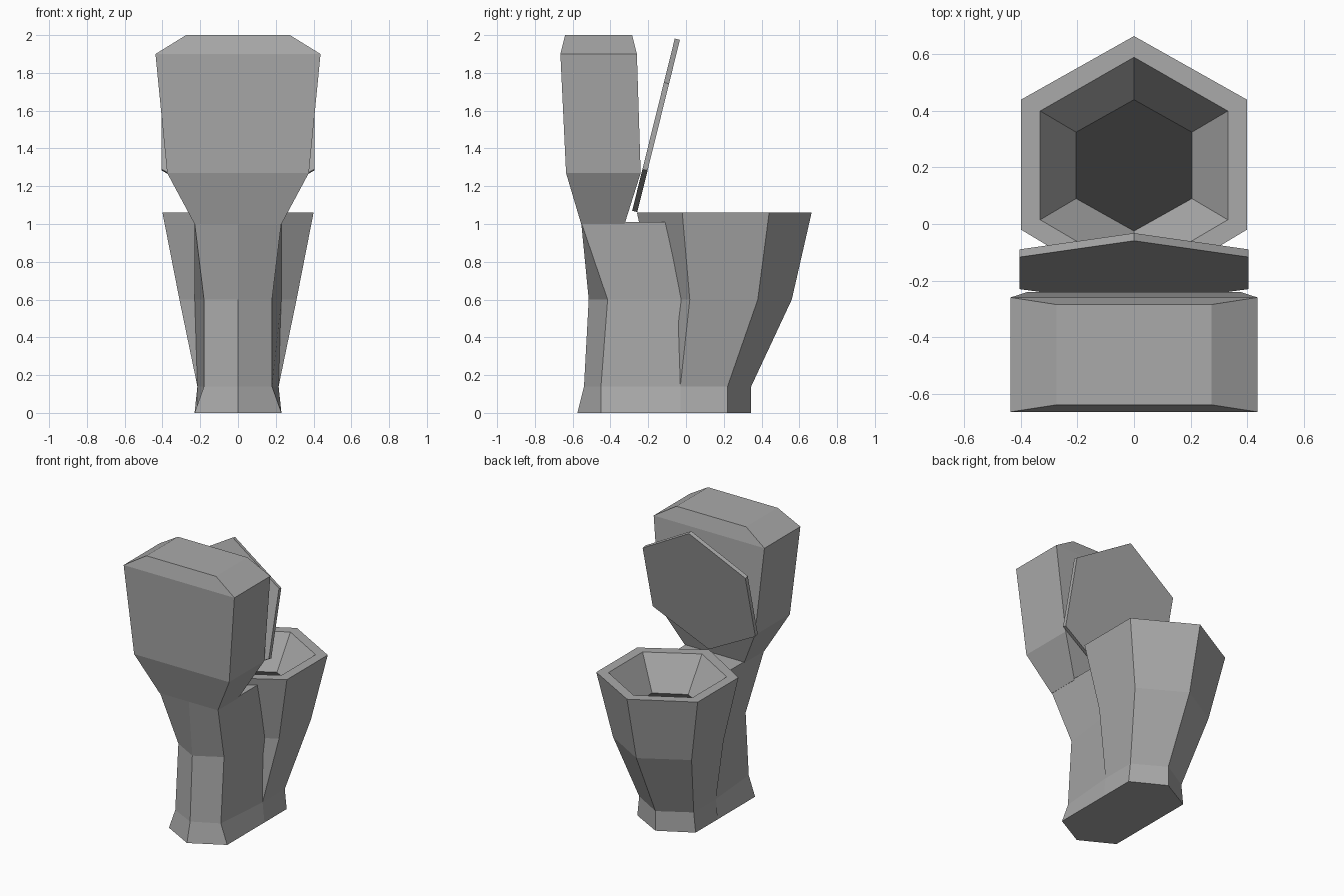
import bpy, bmesh
from mathutils import Vector

if "Cube" in bpy.data.objects:
    bpy.data.objects.remove(bpy.data.objects["Cube"])


def material(name, v):
    m = bpy.data.materials.new(name)
    m.diffuse_color = (v, v, v, 1)
    m.use_nodes = True
    m.node_tree.nodes["Principled BSDF"].inputs["Base Color"].default_value = m.diffuse_color
    return m


grey = material("grey ceramic", 0.4)
dark = material("dark water", 0.038)


def loft(name, rings):
    """Skin a stack of equal-length rings and cap both ends; returns object."""
    bm = bmesh.new()
    loops = [[bm.verts.new(p) for p in r] for r in rings]
    n = len(loops[0])
    for a, b in zip(loops, loops[1:]):
        for i in range(n):
            j = (i + 1) % n
            bm.faces.new((a[i], a[j], b[j], b[i]))
    bm.faces.new(loops[0][::-1])
    end = bm.faces.new(loops[-1])
    end.material_index = 1 if name == "bowl" else 0
    bmesh.ops.recalc_face_normals(bm, faces=bm.faces[:])
    me = bpy.data.meshes.new(name)
    bm.to_mesh(me)
    bm.free()
    me.materials.append(grey)
    me.materials.append(dark)
    ob = bpy.data.objects.new(name, me)
    bpy.context.collection.objects.link(ob)
    return ob


def hexagon(z, yf, x1, y1, x2, y2, yb):
    """Symmetric six-sided ring: far point, two side pairs, near point."""
    return [(0, yf, z), (-x1, y1, z), (-x2, y2, z), (0, yb, z), (x2, y2, z), (x1, y1, z)]


# Bowl: outer wall, rim, cavity, dark floor
loft("bowl", [hexagon(*r) for r in (
    (0.00, 0.345, 0.23, 0.22, 0.23, -0.03, -0.20),
    (0.14, 0.345, 0.215, 0.22, 0.215, -0.03, -0.20),
    (0.60, 0.56, 0.31, 0.38, 0.31, 0.02, -0.155),
    (1.06, 0.665, 0.40, 0.44, 0.40, -0.02, -0.26),
    (1.06, 0.59, 0.332, 0.40, 0.332, 0.015, -0.18),
    (0.83, 0.44, 0.205, 0.325, 0.205, 0.09, -0.025))])

# Stem under the tank, running into the bowl
loft("stem", [hexagon(*r) for r in (
    (0.00, -0.03, 0.23, 0.10, 0.23, -0.45, -0.575),
    (0.14, -0.03, 0.215, -0.03, 0.18, -0.45, -0.54),
    (0.60, -0.10, 0.23, -0.02, 0.18, -0.415, -0.515),
    (1.01, -0.235, 0.23, -0.11, 0.23, -0.555, -0.555))])

# Tank
loft("tank", [[(-x, a, z), (x, a, z), (x, b, z), (-x, b, z)] for z, x, a, b in (
    (1.00, 0.23, -0.555, -0.325),
    (1.27, 0.375, -0.635, -0.24),
    (1.90, 0.437, -0.665, -0.26),
    (2.00, 0.275, -0.64, -0.285))])

# Raised lid: tilted hexagonal plate
up = Vector((0, 0.24, 0.97))
out = Vector((0, 0.97, -0.24))
start = Vector((0, -0.285, 1.07))
plate = [(0, 0), (0.405, 0.227), (0.405, 0.70), (0, 0.94), (-0.405, 0.70), (-0.405, 0.227)]
loft("lid", [[start + Vector((x, 0, 0)) + up * s + out * t for x, s in plate]
             for t in (0, 0.028)])
